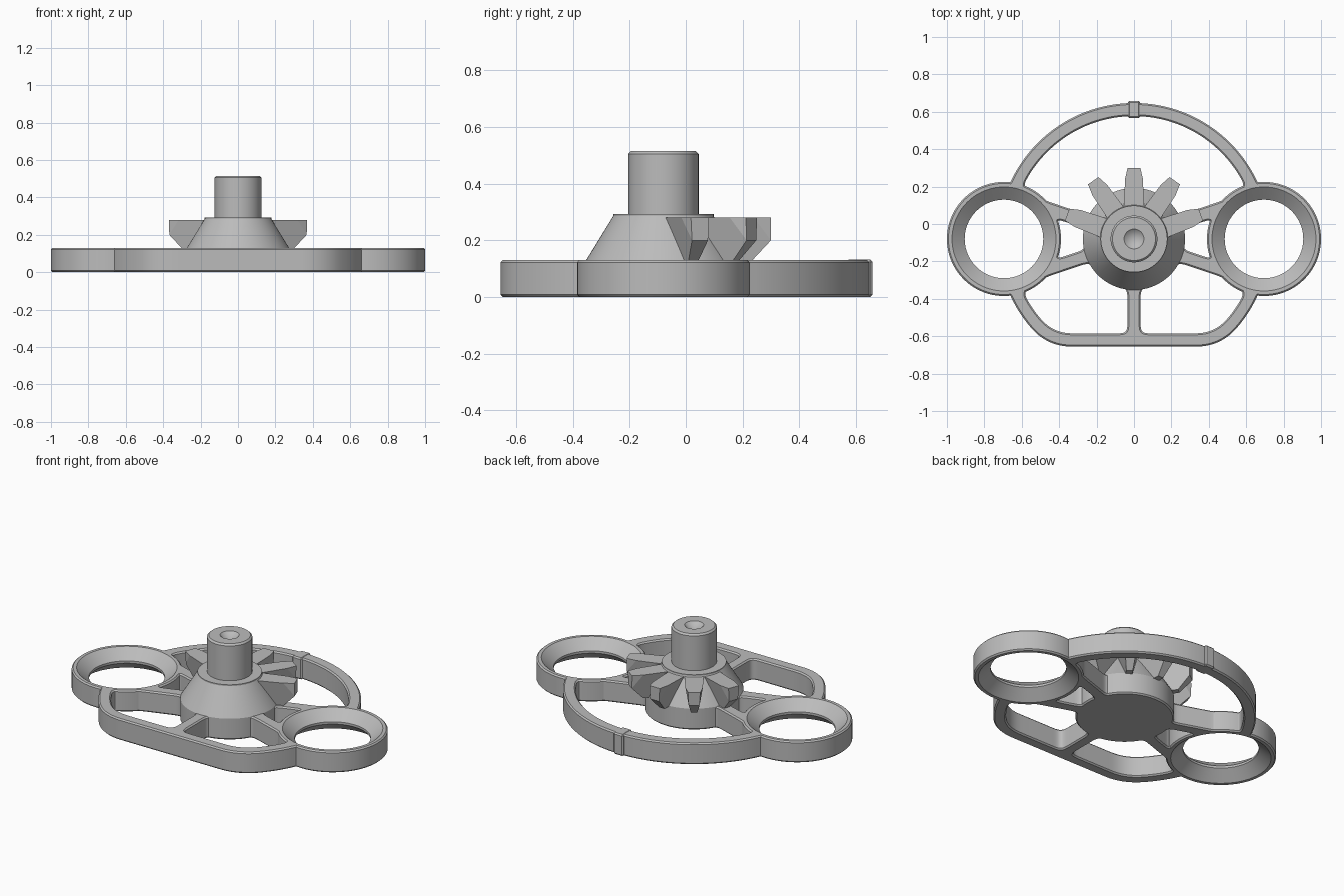
import bpy, bmesh, math
from mathutils import Vector, Matrix

if "Cube" in bpy.data.objects:
    bpy.data.objects.remove(bpy.data.objects["Cube"])

HUB_Y = -0.08          # everything is built around the hub axis, then shifted
THICK = 0.13
RING_X, RING_R = 0.695, 0.298
CHAMFER = 0.008

grey = bpy.data.materials.new("cast_grey")
grey.use_nodes = True
grey.diffuse_color = (0.5, 0.5, 0.5, 1)
grey.node_tree.nodes["Principled BSDF"].inputs["Base Color"].default_value = (0.5, 0.5, 0.5, 1)


def finish(name, bm, x=0.0, smooth=True):
    bmesh.ops.remove_doubles(bm, verts=bm.verts, dist=1e-5)
    bmesh.ops.recalc_face_normals(bm, faces=bm.faces)
    mesh = bpy.data.meshes.new(name)
    bm.to_mesh(mesh)
    bm.free()
    mesh.materials.append(grey)
    ob = bpy.data.objects.new(name, mesh)
    ob.location = (x, HUB_Y, 0)
    bpy.context.collection.objects.link(ob)
    if smooth:
        bpy.ops.object.select_all(action='DESELECT')
        ob.select_set(True)
        bpy.context.view_layer.objects.active = ob
        bpy.ops.object.shade_smooth_by_angle(angle=math.radians(25))
    return ob


def lathe(name, profile, x=0.0, closed=False, steps=96):
    bm = bmesh.new()
    rows = []
    for i in range(steps):
        a = math.tau * i / steps
        rows.append([bm.verts.new((r * math.cos(a), r * math.sin(a), z)) for r, z in profile])
    count = len(profile)
    for i in range(steps):
        p, q = rows[i], rows[(i + 1) % steps]
        for j in range(count if closed else count - 1):
            k = (j + 1) % count
            bm.faces.new((p[j], q[j], q[k], p[k]))
    return finish(name, bm, x)


def arc(radius, start, end, cx=0.0, cy=0.0, steps=40):
    out = []
    for i in range(steps + 1):
        a = math.radians(start + (end - start) * i / steps)
        out.append(Vector((cx + radius * math.cos(a), cy + radius * math.sin(a))))
    return out


def mirrored(half, flip_order=True):
    other = [Vector((-p.x, p.y)) for p in half]
    return other[::-1] if flip_order else other


def soften(loop, rounds, step=0.014):
    """Space the points evenly, then average them to round the corners."""
    pts = [p for i, p in enumerate(loop) if (p - loop[i - 1]).length > 1e-5]
    total = sum((pts[i] - pts[i - 1]).length for i in range(len(pts)))
    n = int(total / step)
    out, travelled, target = [], 0.0, 0.0
    for i in range(len(pts)):
        a, b = pts[i], pts[(i + 1) % len(pts)]
        seg = (b - a).length
        while target < travelled + seg and len(out) < n:
            out.append(a.lerp(b, (target - travelled) / seg))
            target += total / n
        travelled += seg
    for _ in range(rounds):
        out = [(out[i - 1] + out[i] * 2 + out[(i + 1) % n]) / 4 for i in range(n)]
    return out


def offset(loop, d):
    """Move a loop sideways: to its left for positive d."""
    out = []
    for i, p in enumerate(loop):
        t = (loop[(i + 1) % len(loop)] - loop[i - 1]).normalized()
        out.append(p + Vector((-t.y, t.x)) * d)
    return out


def area(loop):
    return sum(loop[i - 1].cross(loop[i]) for i in range(len(loop)))


def chamfered_plate(name, outline, holes):
    bm = bmesh.new()
    caps = ([], [])
    for index, loop in enumerate([outline] + holes):
        if (area(loop) > 0) != (index == 0):
            loop = loop[::-1]
        inner = offset(loop, CHAMFER)
        levels = [(inner, 0), (loop, CHAMFER), (loop, THICK - CHAMFER), (inner, THICK)]
        rows = [[bm.verts.new((p.x, p.y, z)) for p in pts] for pts, z in levels]
        n = len(loop)
        for low, high in zip(rows, rows[1:]):
            for i in range(n):
                bm.faces.new((low[i - 1], low[i], high[i], high[i - 1]))
        for cap, row in zip(caps, (rows[0], rows[-1])):
            cap.extend(bm.edges.get((row[i - 1], row[i])) for i in range(n))
    for cap in caps:
        bmesh.ops.triangle_fill(bm, edges=cap, use_beauty=True, normal=(0, 0, 1))
    return finish(name, bm)


# Frame outline: round on top, flat bottom with rounded corners, wrapping the side rings
CORNER = (0.34, -0.305)
FLAT = -0.575
half = arc(0.727, 90, 24.6) + arc(RING_R - 0.004, 96.4, -96.4, RING_X)
half += arc(0.727, -24.6, -41.9, steps=12) + arc(0.27, -41.9, -90, *CORNER)
outline = soften(half + mirrored(half), 1)

# Large upper opening
half = arc(0.657, 90, 25.8) + arc(RING_R, 110, 135.8, RING_X) + arc(0.265, 28, 90)
upper_opening = soften(half + mirrored(half), 4)

# Lower openings either side of the centre spoke
side = [Vector((0.035, FLAT + 0.07))] + arc(0.2, -90, -41.9, *CORNER)
side[0].y = FLAT + 0.07
side += arc(0.657, -41.9, -25.8, steps=12) + arc(RING_R, -110, -135.8, RING_X)
side += arc(0.265, -28, -82.4) + [Vector((0.035, FLAT + 0.07))]
lower_opening = soften(side, 6)

# Small windows between each pair of side spokes
window = soften(arc(RING_R, 158.8, 201.2, RING_X) + arc(0.265, -12.1, 12.1), 5)

holes = [upper_opening]
for opening in (lower_opening, window):
    holes += [opening, mirrored(opening)]
ring_hole = arc(0.27, 0, 355, RING_X, steps=71)
holes += [ring_hole, mirrored(ring_hole)]
chamfered_plate("frame", outline, holes)

# Side rings with funnel-shaped holes
ring_profile = [(0.297, 0), (0.305, 0.008), (0.305, 0.122), (0.297, THICK),
                (0.278, THICK), (0.21, 0.072), (0.21, 0.058), (0.278, 0)]
for name, sign in (("left_ring", 1), ("right_ring", -1)):
    lathe(name, ring_profile, sign * RING_X, closed=True)

# Hub: recessed base, cone, collar and shaft with a centre dimple
lathe("hub", [(0, 0.025), (0.18, 0.025), (0.2, 0), (0.265, 0), (0.273, 0.008),
              (0.273, THICK), (0.178, 0.285), (0.178, 0.293), (0.125, 0.293),
              (0.125, 0.505), (0.115, 0.515), (0.053, 0.515), (0, 0.47)])

# Gear teeth fanned around the back of the hub
for i in range(5):
    bm = bmesh.new()
    turn = Matrix.Rotation(math.radians(20 + 35 * i), 4, 'Z')
    for r, w, z in ((0.12, 0.055, 0.28), (0.32, 0.048, 0.28), (0.38, 0.034, 0.28),
                    (0.38, 0.03, 0.2), (0.31, 0.018, 0.125), (0.2, 0.022, 0.125)):
        for s in (-1, 1):
            bm.verts.new(turn @ Vector((r, s * w, z)))
    bmesh.ops.convex_hull(bm, input=bm.verts)
    bmesh.ops.dissolve_limit(bm, angle_limit=0.02, verts=bm.verts, edges=bm.edges)
    finish(f"tooth_{i + 1}", bm, smooth=False)

# Small locating rib across the top of the rim
bm = bmesh.new()
bmesh.ops.create_cube(bm, size=1, matrix=Matrix.Translation((0, 0.692, THICK / 2))
                      @ Matrix.Diagonal((0.066, 0.092, THICK + 0.002, 1)))
bmesh.ops.translate(bm, verts=bm.verts, vec=(0, 0, 0.001))
bmesh.ops.bevel(bm, geom=bm.edges, offset=0.008, segments=1, affect='EDGES')
finish("rim_rib", bm, smooth=False)
